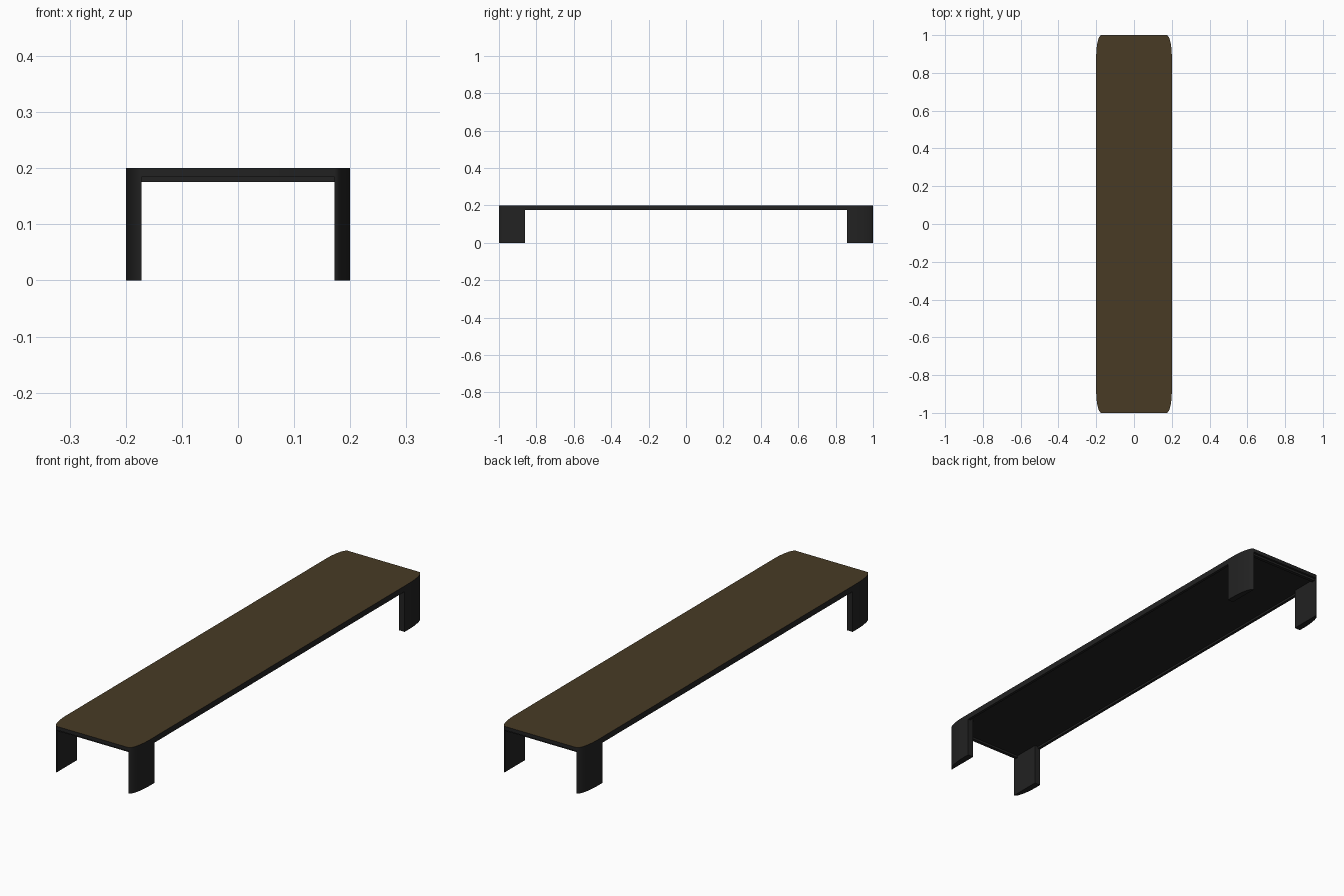
import bpy, bmesh, math

cube = bpy.data.objects.get("Cube")
if cube:
    bpy.data.objects.remove(cube, do_unlink=True)


def make_material(name, colour):
    mat = bpy.data.materials.new(name)
    mat.use_nodes = True
    mat.diffuse_color = (*colour, 1)
    bsdf = next(n for n in mat.node_tree.nodes if n.type == 'BSDF_PRINCIPLED')
    bsdf.inputs["Base Color"].default_value = (*colour, 1)
    return mat


black = make_material("matte black", (0.016, 0.016, 0.016))
brown = make_material("dark brown", (0.065, 0.043, 0.018))

HALF_W, HALF_L, HEIGHT = 0.2, 1.0, 0.2
CORNER_X, CORNER_Y = 0.028, 0.11
INNER_X = HALF_W - CORNER_X
LEG_END = 0.86
RIM_Z = 0.175
SLAB_Z = 0.184


def prism(name, outline, z0, z1, brown_top=False):
    """Extrude a flat outline straight up between two heights."""
    bm = bmesh.new()
    base = bm.faces.new([bm.verts.new((x, y, z0)) for x, y in outline])
    grown = bmesh.ops.extrude_face_region(bm, geom=[base], use_keep_orig=True)
    moved = [v for v in grown["geom"] if isinstance(v, bmesh.types.BMVert)]
    bmesh.ops.translate(bm, verts=moved, vec=(0, 0, z1 - z0))
    bmesh.ops.recalc_face_normals(bm, faces=bm.faces)
    mesh = bpy.data.meshes.new(name)
    mesh.materials.append(black)
    if brown_top:
        mesh.materials.append(brown)
        for face in bm.faces:
            face.material_index = 1 if face.normal.z > 0.9 else 0
    bm.to_mesh(mesh)
    bm.free()
    obj = bpy.data.objects.new(name, mesh)
    bpy.context.collection.objects.link(obj)
    bpy.ops.object.select_all(action='DESELECT')
    obj.select_set(True)
    bpy.context.view_layer.objects.active = obj
    bpy.ops.object.shade_smooth_by_angle(angle=math.radians(35))
    return obj


def rectangle(x0, x1, y0, y1):
    return [(x0, y0), (x1, y0), (x1, y1), (x0, y1)]


# Long elliptical corner, from the side round to the end
steps = 12
corner = []
for i in range(steps + 1):
    a = math.pi / 2 * i / steps
    corner.append((INNER_X + CORNER_X * math.cos(a),
                   HALF_L - CORNER_Y + CORNER_Y * math.sin(a)))

# Top board with a brown upper face
half = corner + [(-x, y) for x, y in reversed(corner)]
board = half + [(-x, -y) for x, y in half]
prism("top_board", board, SLAB_Z, HEIGHT, brown_top=True)

# Four legs that follow the rounded corners
leg = [(INNER_X, LEG_END), (HALF_W, LEG_END)] + corner
for end, sy in (("front", -1), ("back", 1)):
    for side, sx in (("right", -1), ("left", 1)):
        prism(f"{end}_{side}_leg", [(x * sx, y * sy) for x, y in leg], 0, SLAB_Z + 0.002)

# Shallow rim under the board
for side, sx in (("right", -1), ("left", 1)):
    rail = rectangle(HALF_W - 0.012, HALF_W, -LEG_END - 0.01, LEG_END + 0.01)
    prism(f"{side}_rail", [(x * sx, y) for x, y in rail], RIM_Z, SLAB_Z + 0.002)
for end, sy in (("front", -1), ("back", 1)):
    rail = rectangle(-INNER_X - 0.005, INNER_X + 0.005, HALF_L - 0.025, HALF_L - 0.01)
    prism(f"{end}_rail", [(x, y * sy) for x, y in rail], RIM_Z, SLAB_Z + 0.002)
